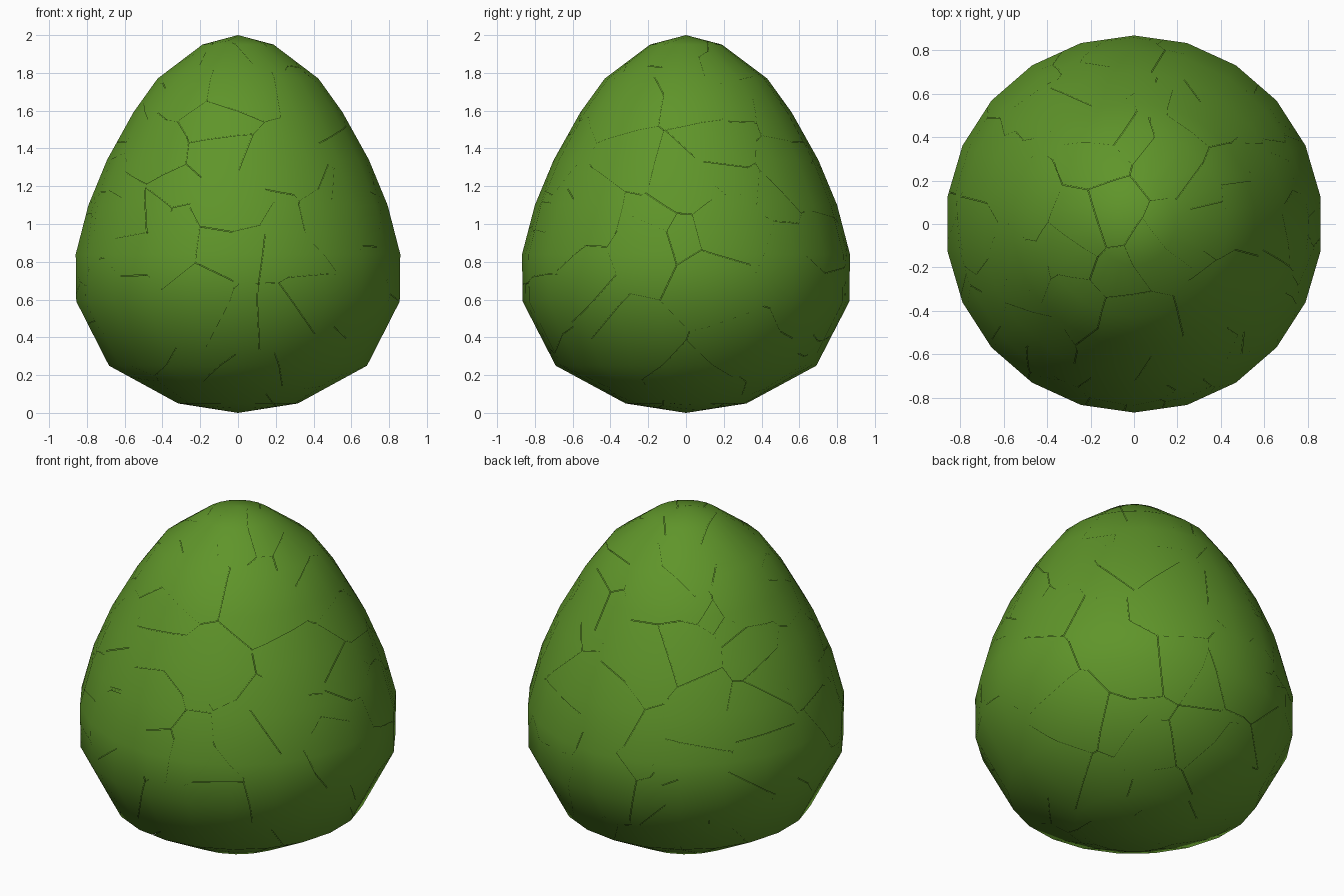
import bpy, bmesh, math, random
from mathutils import Vector

if "Cube" in bpy.data.objects:
    bpy.data.objects.remove(bpy.data.objects["Cube"])

random.seed(7)
SIDES, PIECES, GAP = 22, 175, 0.0018
PROFILE = [(0, 0), (0.32, 0.05), (0.69, 0.25), (0.865, 0.59), (0.868, 0.84),
           (0.80, 1.10), (0.70, 1.34), (0.56, 1.59), (0.43, 1.77), (0.19, 1.95), (0, 2.0)]

# Outward (radial, z) normal at each profile point, for smooth shading across cracks
slopes = []
for i in range(len(PROFILE)):
    (r0, z0), (r1, z1) = PROFILE[max(i - 1, 0)], PROFILE[min(i + 1, len(PROFILE) - 1)]
    slopes.append(Vector((z1 - z0, r0 - r1)).normalized())
slopes[0], slopes[-1] = Vector((0, -1)), Vector((0, 1))


def at_height(z):
    """Radius and smooth slope of the egg at height z."""
    for i in range(len(PROFILE) - 1):
        (r0, z0), (r1, z1) = PROFILE[i], PROFILE[i + 1]
        if z <= z1 or i == len(PROFILE) - 2:
            t = min(max((z - z0) / (z1 - z0), 0), 1)
            return r0 + (r1 - r0) * t, slopes[i].lerp(slopes[i + 1], t)


def smooth_normal(p):
    s = at_height(p.z)[1]
    radial = Vector((p.x, p.y, 0))
    if radial.length > 1e-6:
        radial.normalize()
    return (radial * s.x + Vector((0, 0, s.y))).normalized()


# Egg body: profile turned around z; outer faces are marked smooth
egg = bmesh.new()
rings = []
for r, z in PROFILE:
    n = SIDES if r > 0 else 1
    rings.append([egg.verts.new((r * math.sin(math.tau * k / SIDES),
                                 -r * math.cos(math.tau * k / SIDES), z)) for k in range(n)])
for a, b in zip(rings, rings[1:]):
    for k in range(SIDES):
        j = (k + 1) % SIDES
        quad = [a[k % len(a)], a[j % len(a)], b[j % len(b)], b[k % len(b)]]
        egg.faces.new(list(dict.fromkeys(quad))).smooth = True

# Seeds of the shattered pieces, spread near the surface
centre = Vector((0, 0, 0.9))
seeds = []
while len(seeds) < PIECES:
    d = Vector([random.gauss(0, 1) for _ in range(3)]).normalized()
    p = centre + Vector((d.x * 0.87, d.y * 0.87, d.z * (1.1 if d.z > 0 else 0.9)))
    r = at_height(p.z)[0]
    flat = Vector((p.x, p.y, 0))
    if flat.length > r:
        flat *= r / flat.length
    p = centre + (Vector((flat.x, flat.y, p.z)) - centre) * random.uniform(0.72, 0.98)
    if all((p - q).length > 0.085 for q in seeds):
        seeds.append(p)

# Cut one convex piece per seed and gather them all
verts, faces, smooth, normals = [], [], [], []
for s in seeds:
    piece = egg.copy()
    for q in sorted(seeds, key=lambda q: (q - s).length)[1:]:
        d = q - s
        if not piece.verts or d.length / 2 > max((v.co - s).length for v in piece.verts):
            break
        n = d.normalized()
        bmesh.ops.bisect_plane(piece, geom=piece.verts[:] + piece.edges[:] + piece.faces[:],
                               dist=1e-6, plane_co=s + d / 2 - n * GAP, plane_no=n,
                               clear_outer=True)
        rim = [e for e in piece.edges if e.is_boundary]
        if len(rim) > 2:
            bmesh.ops.contextual_create(piece, geom=rim)
    bmesh.ops.recalc_face_normals(piece, faces=piece.faces[:])
    piece.verts.index_update()
    base = len(verts)
    verts += [v.co.copy() for v in piece.verts]
    for f in piece.faces:
        faces.append([base + v.index for v in f.verts])
        smooth.append(f.smooth)
        for v in f.verts:
            normals.append(smooth_normal(v.co) if f.smooth else f.normal.copy())
    piece.free()
egg.free()

# Cracked egg object with green shell
mesh = bpy.data.meshes.new("cracked_egg")
mesh.from_pydata(verts, [], faces)
mesh.polygons.foreach_set("use_smooth", smooth)
mesh.normals_split_custom_set(normals)
shell = bpy.data.materials.new("green_shell")
shell.diffuse_color = (0.115, 0.30, 0.023, 1)
shell.use_nodes = True
shell.node_tree.nodes["Principled BSDF"].inputs["Base Color"].default_value = shell.diffuse_color
mesh.materials.append(shell)
bpy.context.collection.objects.link(bpy.data.objects.new("cracked_egg", mesh))
